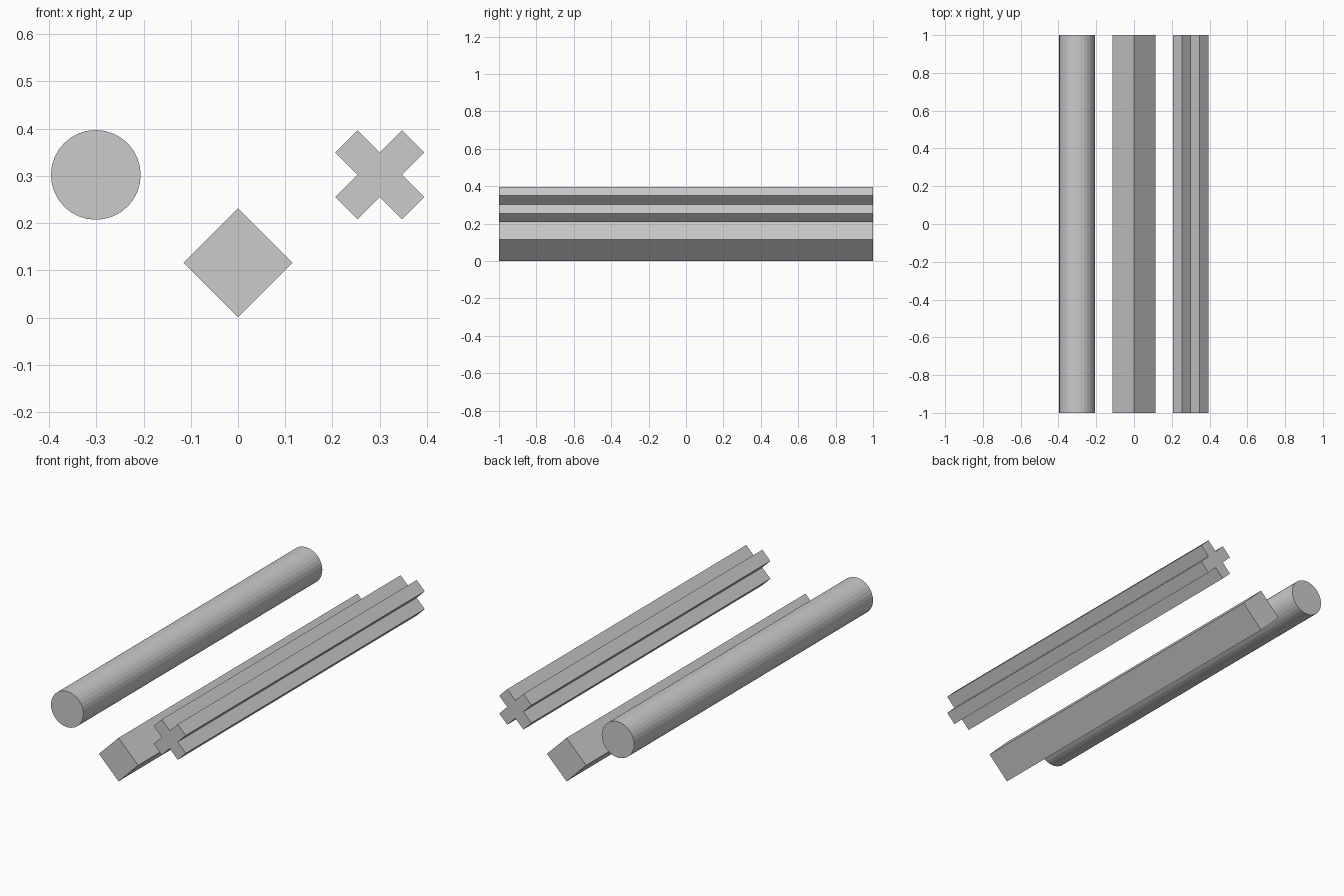
import bpy, bmesh, math

if "Cube" in bpy.data.objects:
    bpy.data.objects.remove(bpy.data.objects["Cube"])


def bar(name, profile, x, z):
    """Extrude an x-z profile along y from -1 to 1."""
    bm = bmesh.new()
    verts = [bm.verts.new((x + px, -1, z + pz)) for px, pz in profile]
    face = bm.faces.new(verts)
    ext = bmesh.ops.extrude_face_region(bm, geom=[face])
    moved = [v for v in ext["geom"] if isinstance(v, bmesh.types.BMVert)]
    bmesh.ops.translate(bm, vec=(0, 2, 0), verts=moved)
    bmesh.ops.recalc_face_normals(bm, faces=bm.faces)
    mesh = bpy.data.meshes.new(name)
    bm.to_mesh(mesh)
    bm.free()
    obj = bpy.data.objects.new(name, mesh)
    bpy.context.collection.objects.link(obj)
    return obj


def ngon(sides, radius):
    return [(radius * math.cos(i * math.tau / sides),
             radius * math.sin(i * math.tau / sides)) for i in range(sides)]


def turned_cross(length, width):
    """Cross profile with its arms on the diagonals."""
    points = []
    for i in range(4):
        a = math.radians(45 + 90 * i)
        for u, v in ((length, -width), (length, width), (width, width)):
            points.append((u * math.cos(a) - v * math.sin(a),
                           u * math.sin(a) + v * math.cos(a)))
    return points


# Round rod, square bar on its edge, and cross-section bar
bar("round_rod", ngon(32, 0.095), -0.301, 0.302)
bar("square_bar", ngon(4, 0.115), 0, 0.116)
bar("cross_bar", turned_cross(0.1, 0.0333), 0.3, 0.302)
